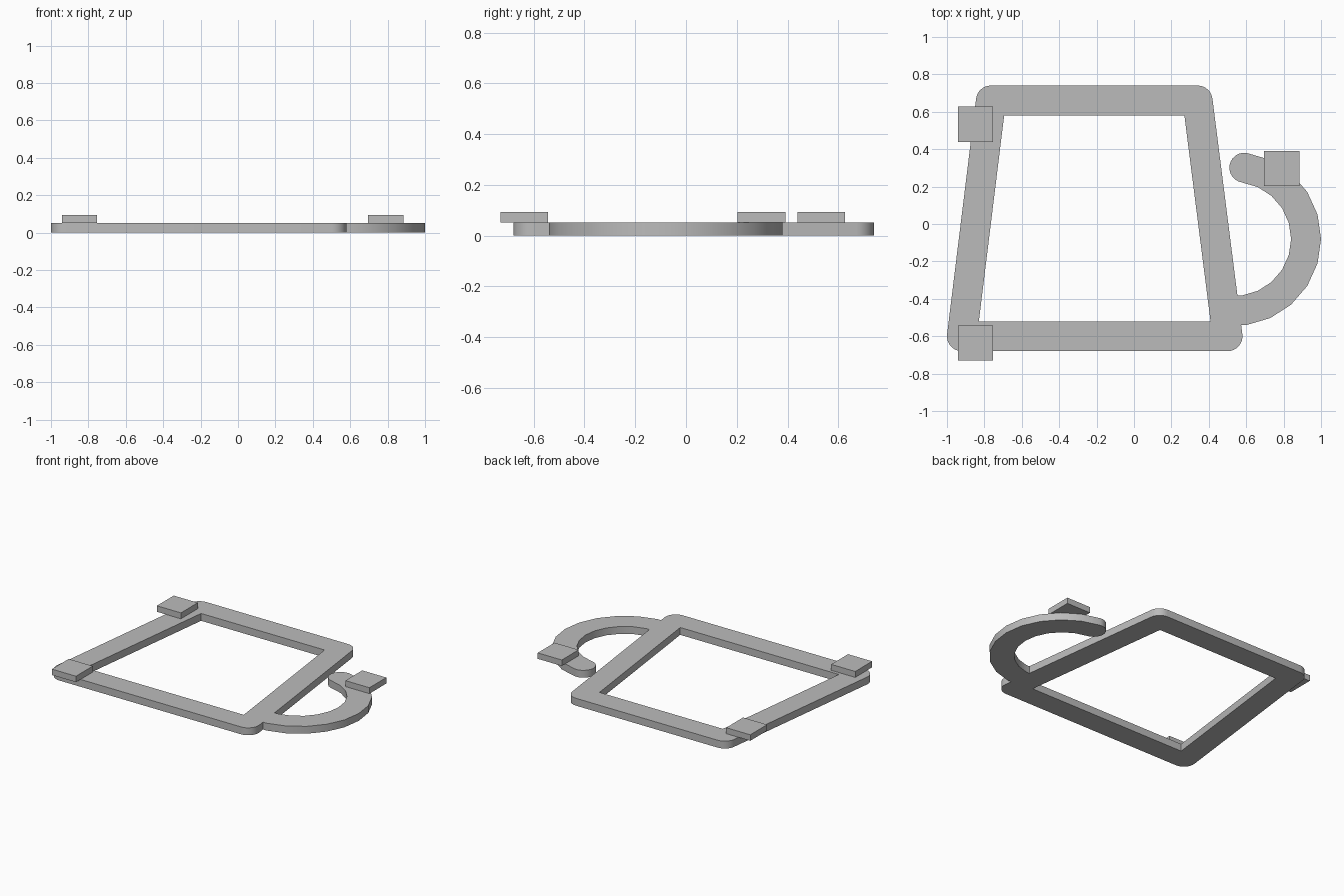
import bpy, bmesh
from math import cos, sin, radians, atan2, pi
from mathutils import Vector

cube = bpy.data.objects.get("Cube")
if cube:
    bpy.data.objects.remove(cube, do_unlink=True)

HALF = 0.08      # half the width of the bars
THICK = 0.052    # thickness of the flat bars

grey = bpy.data.materials.new("plain grey")
grey.use_nodes = True
colour = (0.5, 0.5, 0.5, 1)
grey.diffuse_color = colour
grey.node_tree.nodes["Principled BSDF"].inputs["Base Color"].default_value = colour


def polar(centre, radius, angle):
    return Vector((centre[0] + radius * cos(angle), centre[1] + radius * sin(angle)))


def flat_solid(name, polygons, z0, z1):
    """Join flat polygons that share corners and extrude them upwards."""
    bm = bmesh.new()
    for poly in polygons:
        bm.faces.new([bm.verts.new((p[0], p[1], z0)) for p in poly])
    bmesh.ops.remove_doubles(bm, verts=bm.verts, dist=1e-5)
    top = bmesh.ops.extrude_face_region(bm, geom=bm.faces[:])["geom"]
    bmesh.ops.translate(bm, vec=(0, 0, z1 - z0),
                        verts=[g for g in top if isinstance(g, bmesh.types.BMVert)])
    bmesh.ops.recalc_face_normals(bm, faces=bm.faces)
    mesh = bpy.data.meshes.new(name)
    bm.to_mesh(mesh)
    bm.free()
    mesh.materials.append(grey)
    obj = bpy.data.objects.new(name, mesh)
    bpy.context.collection.objects.link(obj)
    bpy.ops.object.select_all(action="DESELECT")
    obj.select_set(True)
    bpy.context.view_layer.objects.active = obj
    bpy.ops.object.shade_smooth_by_angle(angle=radians(30))
    return obj


# Tapered frame: sharp inner corners, round outer corners
corners = [Vector(c) for c in ((-0.92, -0.60), (0.50, -0.60), (0.34, 0.66), (-0.765, 0.66))]
normals = []
for i, c in enumerate(corners):
    d = (corners[(i + 1) % 4] - c).normalized()
    normals.append(Vector((d.y, -d.x)))
inner, arcs = [], []
for i, c in enumerate(corners):
    n0, n1 = normals[i - 1], normals[i]
    inner.append(c - (n0 + n1) * HALF / (1 + n0.dot(n1)))
    start = atan2(n0.y, n0.x)
    sweep = (atan2(n1.y, n1.x) - start) % (2 * pi)
    arcs.append([polar(c, HALF, start + sweep * k / 8) for k in range(9)])
polygons = []
for i in range(4):
    j = (i + 1) % 4
    polygons.append([inner[i]] + arcs[i])
    polygons.append([inner[i], arcs[i][-1], arcs[j][0], inner[j]])
flat_solid("frame", polygons, 0, THICK)

# Curved handle with a round free end
centre, radius, step = (0.535, -0.08), 0.385, pi / 11
angles = [step * k for k in range(-6, 6)]
outside = [polar(centre, radius + HALF, a) for a in angles]
inside = [polar(centre, radius - HALF, a) for a in angles]
polygons = [[inside[k], outside[k], outside[k + 1], inside[k + 1]]
            for k in range(len(angles) - 1)]
tip = polar(centre, radius, angles[-1])
polygons.append([polar(tip, HALF, angles[-1] + pi * k / 12) for k in range(13)])
flat_solid("handle", polygons, 0, THICK)

# Square pads resting on the bars
for name, x, y in (("front_pad", -0.847, -0.637),
                   ("back_pad", -0.847, 0.533),
                   ("handle_pad", 0.79, 0.297)):
    s = 0.094
    flat_solid(name, [[(x - s, y - s), (x + s, y - s), (x + s, y + s), (x - s, y + s)]],
               THICK, 0.094)
